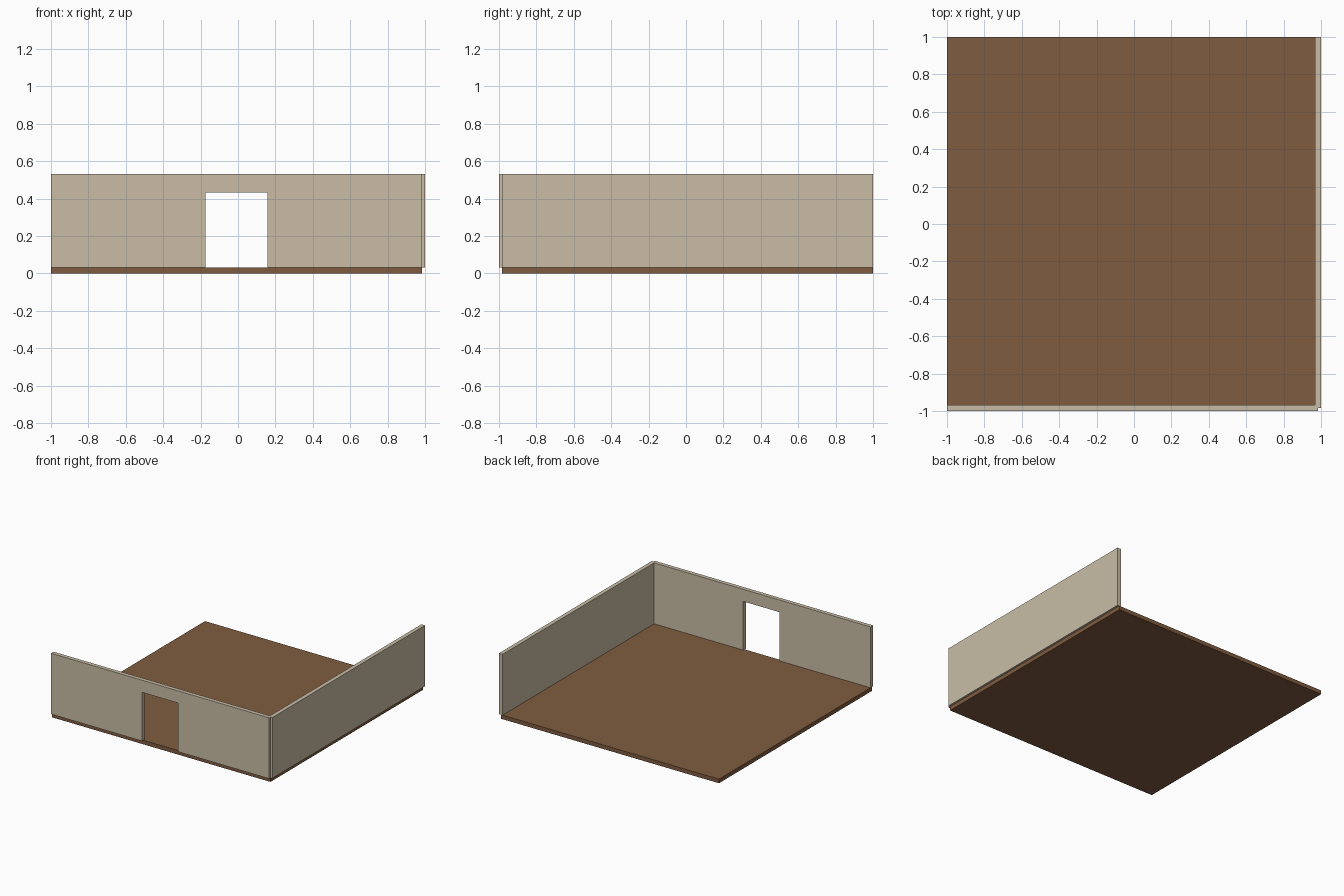
import bpy, bmesh
from mathutils import Vector

if "Cube" in bpy.data.objects:
    bpy.data.objects.remove(bpy.data.objects["Cube"])

U = 2 / 60.5            # module: wall thickness
E = 1 - U / 2           # slab edge, on the wall centre line
FLOOR_TOP = U
WALL_TOP = FLOOR_TOP + 0.5


def material(name, rgb):
    m = bpy.data.materials.new(name)
    lin = [c / 12.92 if c <= 0.04045 else ((c + 0.055) / 1.055) ** 2.4 for c in rgb]
    m.diffuse_color = (*lin, 1)
    m.use_nodes = True
    m.node_tree.nodes["Principled BSDF"].inputs["Base Color"].default_value = m.diffuse_color
    return m


def extrude_profile(name, points, depth, mat):
    """Extrude a flat outline of 3D points along the depth vector."""
    bm = bmesh.new()
    face = bm.faces.new([bm.verts.new(p) for p in points])
    ext = bmesh.ops.extrude_face_region(bm, geom=[face], use_keep_orig=True)
    moved = [g for g in ext["geom"] if isinstance(g, bmesh.types.BMVert)]
    bmesh.ops.translate(bm, verts=moved, vec=Vector(depth))
    bmesh.ops.recalc_face_normals(bm, faces=bm.faces[:])
    mesh = bpy.data.meshes.new(name)
    bm.to_mesh(mesh)
    bm.free()
    mesh.materials.append(mat)
    obj = bpy.data.objects.new(name, mesh)
    bpy.context.collection.objects.link(obj)
    return obj


wood = material("floor_brown", (0.5, 0.36, 0.25))
plaster = material("wall_beige", (0.79, 0.74, 0.65))

# Floor slab
extrude_profile("floor", [(-1, -E, 0), (E, -E, 0), (E, 1, 0), (-1, 1, 0)],
                (0, 0, FLOOR_TOP), wood)

# Front wall with a doorway centred on the slab
mid = (E - 1) / 2
d0, d1 = mid - 5 * U, mid + 5 * U
door_top = FLOOR_TOP + 0.4
outline = [(-1, FLOOR_TOP), (d0, FLOOR_TOP), (d0, door_top), (d1, door_top),
           (d1, FLOOR_TOP), (E, FLOOR_TOP), (E, WALL_TOP), (-1, WALL_TOP)]
extrude_profile("front_wall", [(x, -1, z) for x, z in outline], (0, U, 0), plaster)

# Solid right wall
outline = [(-E, FLOOR_TOP), (1, FLOOR_TOP), (1, WALL_TOP), (-E, WALL_TOP)]
extrude_profile("right_wall", [(1 - U, y, z) for y, z in outline], (U, 0, 0), plaster)
